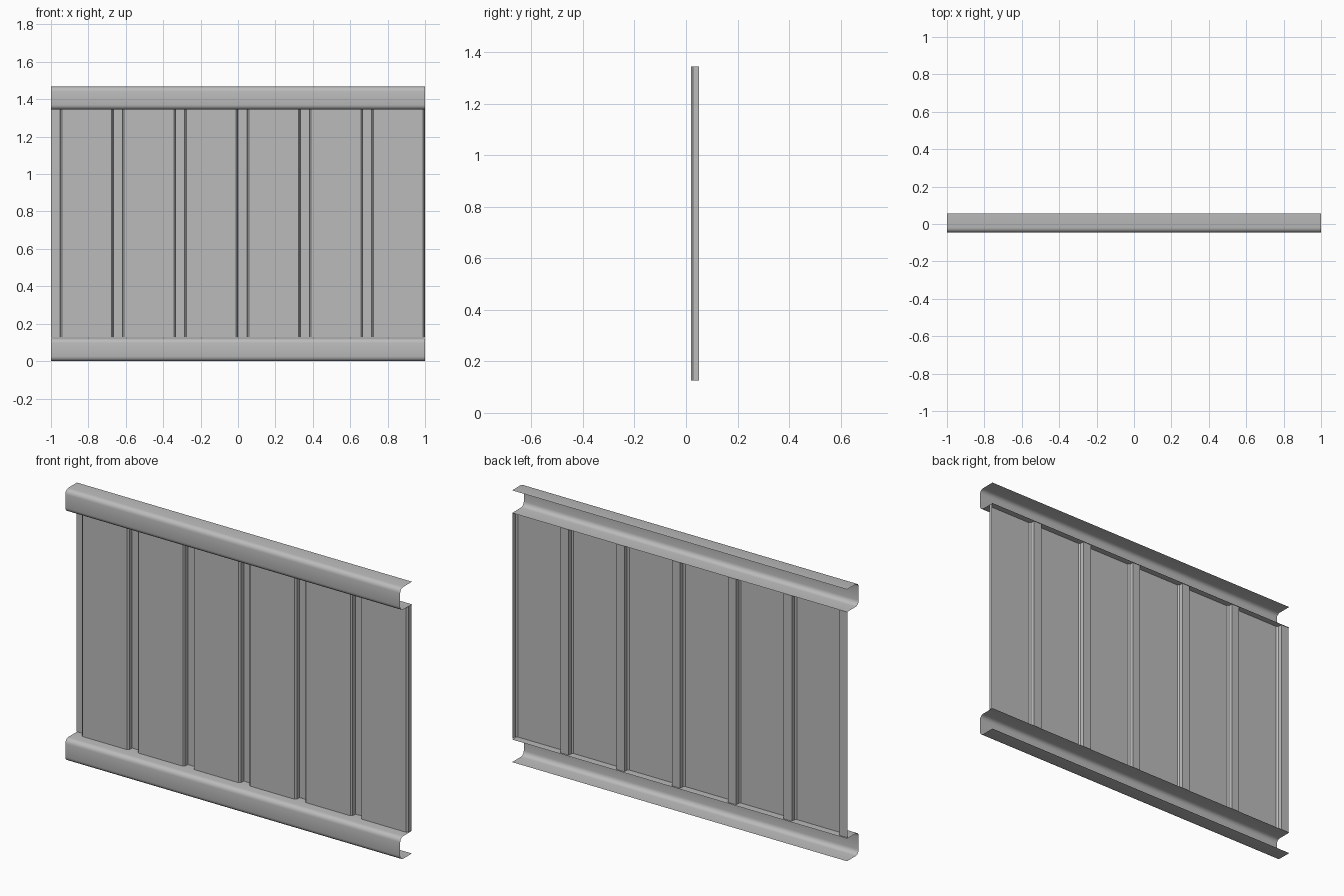
import bpy
from math import cos, sin, radians

cube = bpy.data.objects.get("Cube")
if cube:
    bpy.data.objects.remove(cube, do_unlink=True)

steel = bpy.data.materials.new("grey steel")
steel.use_nodes = True
colour = (0.5, 0.5, 0.5, 1)
steel.diffuse_color = colour
steel.node_tree.nodes["Principled BSDF"].inputs["Base Color"].default_value = colour


def sheet(name, start, end, smooth):
    """Thin sheet spanning two matching open profiles."""
    n = len(start)
    faces = [(i, i + 1, n + i + 1, n + i) for i in range(n - 1)]
    mesh = bpy.data.meshes.new(name)
    mesh.from_pydata(start + end, [], faces)
    mesh.materials.append(steel)
    for face in mesh.polygons:
        face.use_smooth = smooth
    obj = bpy.data.objects.new(name, mesh)
    bpy.context.collection.objects.link(obj)
    return obj


# Rounded channel rails, open towards the back
BACK, FRONT, HEIGHT, RADIUS = 0.055, -0.045, 0.122, 0.025


def rail(name, base):
    profile = [(BACK, HEIGHT)]
    for centre_z, first in ((HEIGHT - RADIUS, 90), (RADIUS, 180)):
        for step in range(5):
            a = radians(first + step * 22.5)
            profile.append((FRONT + RADIUS + RADIUS * cos(a), centre_z + RADIUS * sin(a)))
    profile.append((BACK, 0))
    ends = [[(x, y, base + z) for y, z in profile] for x in (1, -1)]
    sheet(name, *ends, True)


rail("bottom_rail", 0)
rail("top_rail", 1.345)

# Corrugated panel: wide front pans with narrow grooves and chamfered edges
PITCH = 1 / 3
module = [(0, 0.05), (0.048, 0.05), (0.05, 0.028), (0.058, 0.02),
          (PITCH - 0.01, 0.02), (PITCH - 0.002, 0.028)]
outline = [(-1 + k * PITCH + x, y) for k in range(6) for x, y in module]
outline.append((1, 0.05))
sheet("corrugated_panel",
      [(x, y, 0.125) for x, y in outline],
      [(x, y, 1.345) for x, y in outline], False)
